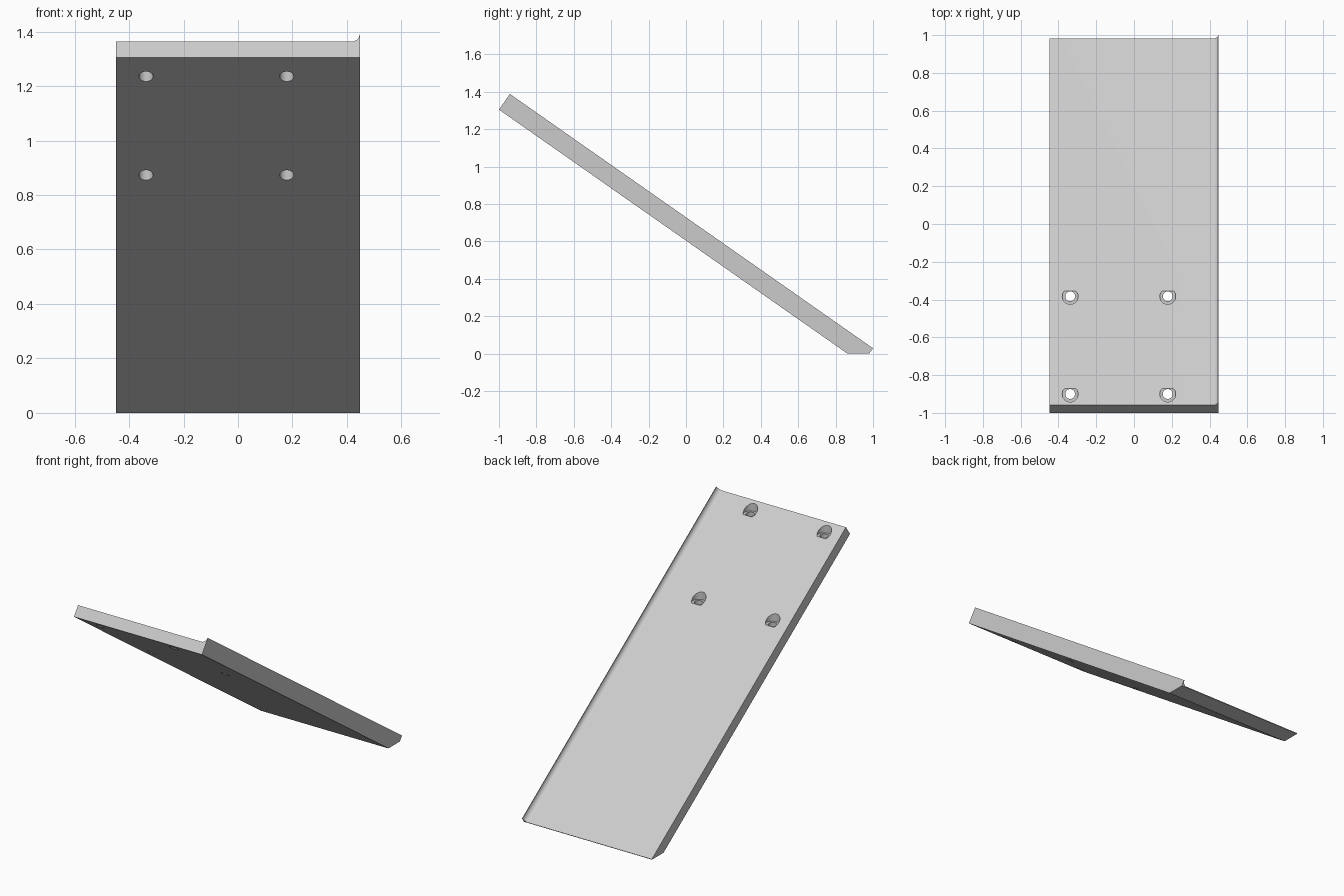
import bpy, bmesh, math
from mathutils import Vector

cube = bpy.data.objects.get("Cube")
if cube:
    bpy.data.objects.remove(cube, do_unlink=True)

HALF = 0.448        # half width
THICK = 0.071       # board thickness
RIM = 0.102         # thickness including the raised rim
LENGTH = 2.37
TILT = math.radians(35)
START = Vector((0, -1, 1.305))
ALONG = Vector((0, math.cos(TILT), -math.sin(TILT)))
NORMAL = Vector((0, math.sin(TILT), math.cos(TILT)))

grey = bpy.data.materials.new("light grey")
grey.use_nodes = True
colour = (0.6, 0.6, 0.6, 1)
grey.diffuse_color = colour
grey.node_tree.nodes["Principled BSDF"].inputs["Base Color"].default_value = colour


def make_object(name, bm):
    bmesh.ops.recalc_face_normals(bm, faces=bm.faces)
    mesh = bpy.data.meshes.new(name)
    bm.to_mesh(mesh)
    bm.free()
    mesh.materials.append(grey)
    obj = bpy.data.objects.new(name, mesh)
    bpy.context.collection.objects.link(obj)
    return obj


def top_height(y):
    return START.z - math.tan(TILT) * (y + 1) + THICK / math.cos(TILT)


# Board section: flat slab with a concave fillet rising to a thin rim
radius = RIM - THICK
centre = HALF - 0.002 - radius
section = [(-HALF, THICK), (-HALF, 0), (HALF, 0), (HALF, RIM)]
for i in range(13):
    a = -math.pi / 2 * i / 12
    section.append((centre + radius * math.cos(a), RIM + radius * math.sin(a)))

# Sweep the section down the slope
bm = bmesh.new()
face = bm.faces.new([bm.verts.new(START + Vector((x, 0, 0)) + NORMAL * t)
                     for x, t in section])
ext = bmesh.ops.extrude_face_region(bm, geom=[face], use_keep_orig=True)
moved = [v for v in ext["geom"] if isinstance(v, bmesh.types.BMVert)]
bmesh.ops.translate(bm, verts=moved, vec=ALONG * LENGTH)

# Level the foot on the ground
bmesh.ops.bisect_plane(bm, geom=bm.verts[:] + bm.edges[:] + bm.faces[:],
                       plane_co=(0, 0, 0), plane_no=(0, 0, -1), clear_outer=True)
bmesh.ops.holes_fill(bm, edges=[e for e in bm.edges if e.is_boundary])
board = make_object("sloped_board", bm)


def drill(name, x, y, r, low, high):
    """Cut a vertical round hole between two heights."""
    bm = bmesh.new()
    bmesh.ops.create_cone(bm, cap_ends=True, segments=32, radius1=r,
                          radius2=r, depth=high - low)
    bmesh.ops.translate(bm, verts=bm.verts, vec=(x, y, (low + high) / 2))
    cutter = make_object(name, bm)
    cutter.hide_render = True
    mod = board.modifiers.new(name, "BOOLEAN")
    mod.operation = "DIFFERENCE"
    mod.solver = "EXACT"
    mod.object = cutter
    bpy.ops.object.modifier_apply(modifier=mod.name)
    bpy.data.objects.remove(cutter, do_unlink=True)


# Four vertical screw holes with flat-bottomed counterbores
bpy.context.view_layer.objects.active = board
board.select_set(True)
for x in (-0.338, 0.179):
    for y in (-0.9, -0.383):
        floor = top_height(y + 0.029)
        drill("counterbore_cutter", x, y, 0.042, floor, floor + 0.2)
        drill("screw_hole_cutter", x, y, 0.026, floor - 0.2, floor + 0.1)

bpy.ops.object.shade_smooth_by_angle(angle=math.radians(30))
